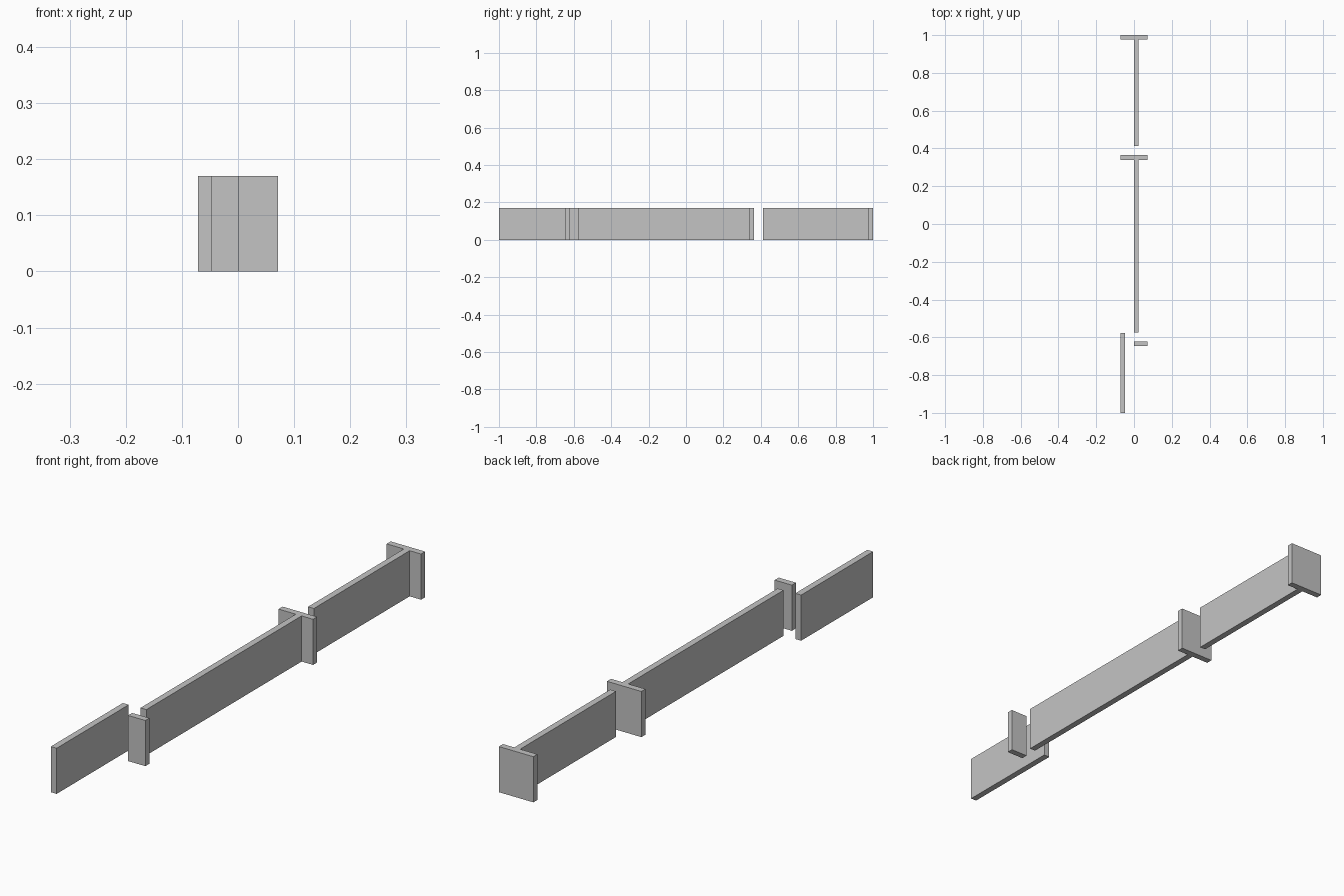
import bpy
import bmesh

if "Cube" in bpy.data.objects:
    bpy.data.objects.remove(bpy.data.objects["Cube"])

HEIGHT = 0.17
HALF = 0.071    # half the width of the end plates
THICK = 0.024   # wall thickness

grey = bpy.data.materials.new("plain grey")
grey.diffuse_color = (0.55, 0.55, 0.55, 1)
grey.use_nodes = True
grey.node_tree.nodes["Principled BSDF"].inputs["Base Color"].default_value = grey.diffuse_color


def extrude_plan(name, outline):
    """Raise a floor-plan outline to the wall height."""
    bm = bmesh.new()
    base = bm.faces.new([bm.verts.new((x, y, 0)) for x, y in outline])
    raised = bmesh.ops.extrude_face_region(bm, geom=[base], use_keep_orig=True)
    top = [v for v in raised["geom"] if isinstance(v, bmesh.types.BMVert)]
    bmesh.ops.translate(bm, verts=top, vec=(0, 0, HEIGHT))
    bmesh.ops.recalc_face_normals(bm, faces=bm.faces)
    mesh = bpy.data.meshes.new(name)
    bm.to_mesh(mesh)
    bm.free()
    mesh.materials.append(grey)
    obj = bpy.data.objects.new(name, mesh)
    bpy.context.collection.objects.link(obj)


def rectangle(x0, x1, y0, y1):
    return [(x0, y0), (x1, y0), (x1, y1), (x0, y1)]


def tee(y0, y1):
    """Thin wall from y0 that ends in a cross plate at y1."""
    yc = y1 - THICK
    return [(0, y0), (THICK, y0), (THICK, yc), (HALF, yc),
            (HALF, y1), (-HALF, y1), (-HALF, yc), (0, yc)]


# T-shaped walls
extrude_plan("rear_tee_wall", tee(0.412, 1.0))
extrude_plan("middle_tee_wall", tee(-0.574, 0.364))

# Separate short pieces at the front
extrude_plan("short_cross_wall", rectangle(0, HALF, -0.647, -0.623))
extrude_plan("front_side_wall", rectangle(-HALF, -HALF + THICK, -1.0, -0.576))
